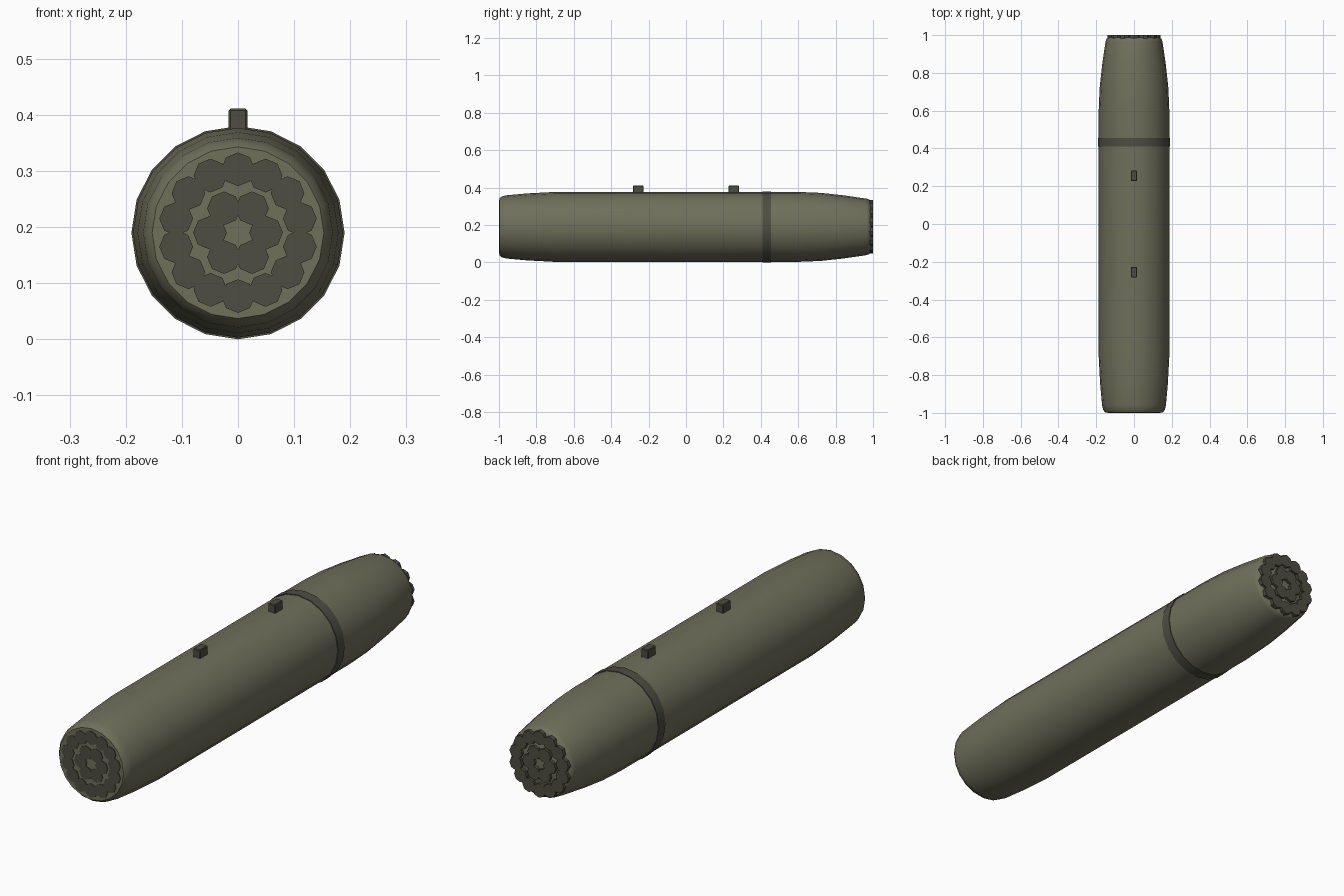
import bpy, bmesh, math
from mathutils import Matrix, Vector

cube = bpy.data.objects.get("Cube")
if cube:
    bpy.data.objects.remove(cube, do_unlink=True)

AXIS_Z = 0.19
SIDES = 20


def material(name, rgb):
    m = bpy.data.materials.new(name)
    m.use_nodes = True
    color = (*rgb, 1)
    m.diffuse_color = color
    bsdf = m.node_tree.nodes["Principled BSDF"]
    bsdf.inputs["Base Color"].default_value = color
    bsdf.inputs["Roughness"].default_value = 0.8
    return m


olive = material("olive", (0.16, 0.16, 0.105))
dark = material("dark_olive", (0.075, 0.075, 0.055))


def finish(name, bm, mat, smooth=None):
    bmesh.ops.recalc_face_normals(bm, faces=bm.faces)
    mesh = bpy.data.meshes.new(name)
    bm.to_mesh(mesh)
    bm.free()
    mesh.materials.append(mat)
    ob = bpy.data.objects.new(name, mesh)
    bpy.context.collection.objects.link(ob)
    if smooth:
        bpy.ops.object.select_all(action='DESELECT')
        ob.select_set(True)
        bpy.context.view_layer.objects.active = ob
        bpy.ops.object.shade_smooth_by_angle(angle=math.radians(smooth))
    return ob


def lathe(name, profile, mat):
    """Revolve (y, radius) pairs around the long axis and cap both ends."""
    bm = bmesh.new()
    rings = []
    for y, r in profile:
        ring = []
        for i in range(SIDES):
            a = math.tau * i / SIDES
            ring.append(bm.verts.new((r * math.sin(a), y, AXIS_Z + r * math.cos(a))))
        rings.append(ring)
    for a, b in zip(rings, rings[1:]):
        for i in range(SIDES):
            j = (i + 1) % SIDES
            bm.faces.new((a[i], a[j], b[j], b[i]))
    bm.faces.new(rings[0])
    bm.faces.new(rings[-1])
    return finish(name, bm, mat, 40)


def tube_cluster(name, y0, y1):
    """Two rings of overlapping eight-sided tube ends."""
    bm = bmesh.new()
    for count, radius, start in ((14, 0.113, 0), (6, 0.05, math.pi / 6)):
        for i in range(count):
            a = start + math.tau * i / count
            centre = Vector((radius * math.sin(a), (y0 + y1) / 2,
                             AXIS_Z + radius * math.cos(a)))
            bmesh.ops.create_cone(
                bm, cap_ends=True, segments=8, radius1=0.03, radius2=0.03,
                depth=y1 - y0,
                matrix=Matrix.Translation(centre) @ Matrix.Rotation(math.pi / 2, 4, 'X'))
    return finish(name, bm, dark)


def lug(name, y):
    bm = bmesh.new()
    bmesh.ops.create_cube(bm, size=1, matrix=Matrix.Translation((0, y, 0.385))
                          @ Matrix.Diagonal((0.033, 0.055, 0.052, 1)))
    bmesh.ops.bevel(bm, geom=bm.edges[:], offset=0.003, segments=1, affect='EDGES')
    return finish(name, bm, dark)


# Pod shell, tapered at both ends
lathe("pod_body", [(-0.997, 0.153), (-0.985, 0.163), (-0.96, 0.169), (-0.85, 0.179),
                   (-0.7, 0.187), (0.6, 0.187), (0.72, 0.182), (0.84, 0.169),
                   (0.965, 0.151), (0.98, 0.146), (0.988, 0.135)], olive)

# Joint band around the shell
lathe("joint_band", [(0.41, 0.18), (0.41, 0.19), (0.455, 0.19), (0.455, 0.18)], dark)

# Tube ends at the front and back
tube_cluster("front_tubes", -1.0, -0.97)
tube_cluster("back_tubes", 0.96, 1.0)

# Mounting lugs on top
lug("front_lug", -0.255)
lug("back_lug", 0.255)
